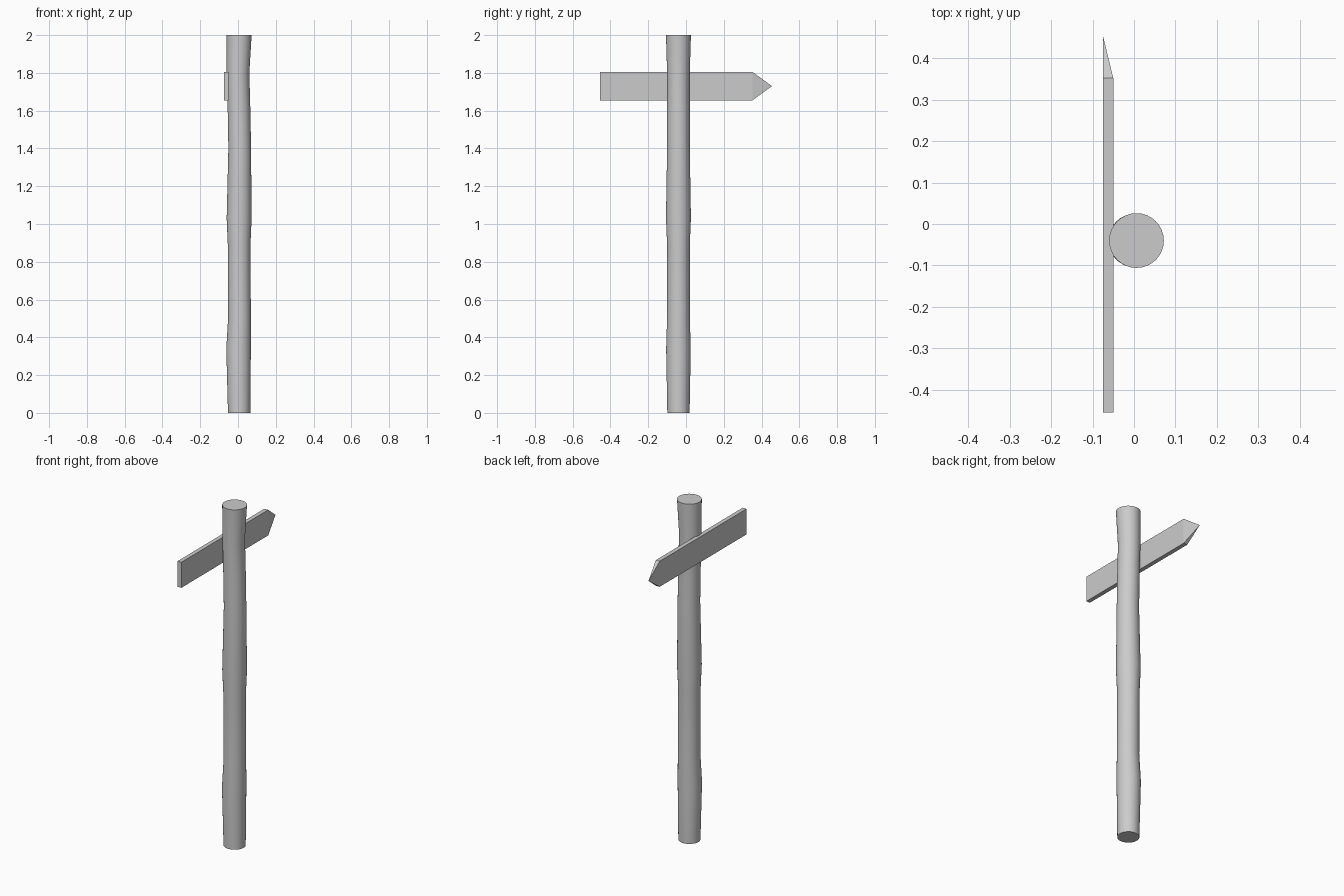
import bpy, bmesh, math

if "Cube" in bpy.data.objects:
    bpy.data.objects.remove(bpy.data.objects["Cube"])


def make_object(name, bm):
    bmesh.ops.recalc_face_normals(bm, faces=bm.faces[:])
    mesh = bpy.data.meshes.new(name)
    bm.to_mesh(mesh)
    bm.free()
    obj = bpy.data.objects.new(name, mesh)
    bpy.context.collection.objects.link(obj)
    return obj


# Post: slightly crooked round log, sections as (height, centre x, radius)
SIDES = 32
sections = [(0, 0.006, 0.059), (0.34, 0.003, 0.065), (0.51, 0.008, 0.060),
            (0.89, 0.006, 0.060), (1.03, 0.006, 0.066), (1.40, 0.009, 0.060),
            (1.58, 0.006, 0.060), (1.80, 0.000, 0.060), (2.0, 0.006, 0.066)]
bm = bmesh.new()
rings = []
for z, cx, r in sections:
    rings.append([bm.verts.new((cx + r * math.cos(2 * math.pi * i / SIDES),
                                -0.04 + r * math.sin(2 * math.pi * i / SIDES), z))
                  for i in range(SIDES)])
for a, b in zip(rings, rings[1:]):
    for i in range(SIDES):
        j = (i + 1) % SIDES
        bm.faces.new((a[i], a[j], b[j], b[i]))
bm.faces.new(rings[0])
bm.faces.new(rings[-1])
post = make_object("post", bm)
bpy.context.view_layer.objects.active = post
post.select_set(True)
bpy.ops.object.shade_smooth_by_angle(angle=math.radians(30))

# Sign board: plank whose end tapers to a single point on its outer face
X_OUT, X_IN, Z_LOW, Z_HIGH = -0.075, -0.05, 1.655, 1.805
bm = bmesh.new()
back, front = [[bm.verts.new((x, y, z)) for x, z in
                ((X_OUT, Z_LOW), (X_IN, Z_LOW), (X_IN, Z_HIGH), (X_OUT, Z_HIGH))]
               for y in (-0.455, 0.352)]
tip = bm.verts.new((X_OUT, 0.455, (Z_LOW + Z_HIGH) / 2))
bm.faces.new(back)
for i in range(4):
    j = (i + 1) % 4
    bm.faces.new((back[i], back[j], front[j], front[i]))
    bm.faces.new((front[i], front[j], tip))
make_object("sign_board", bm)
